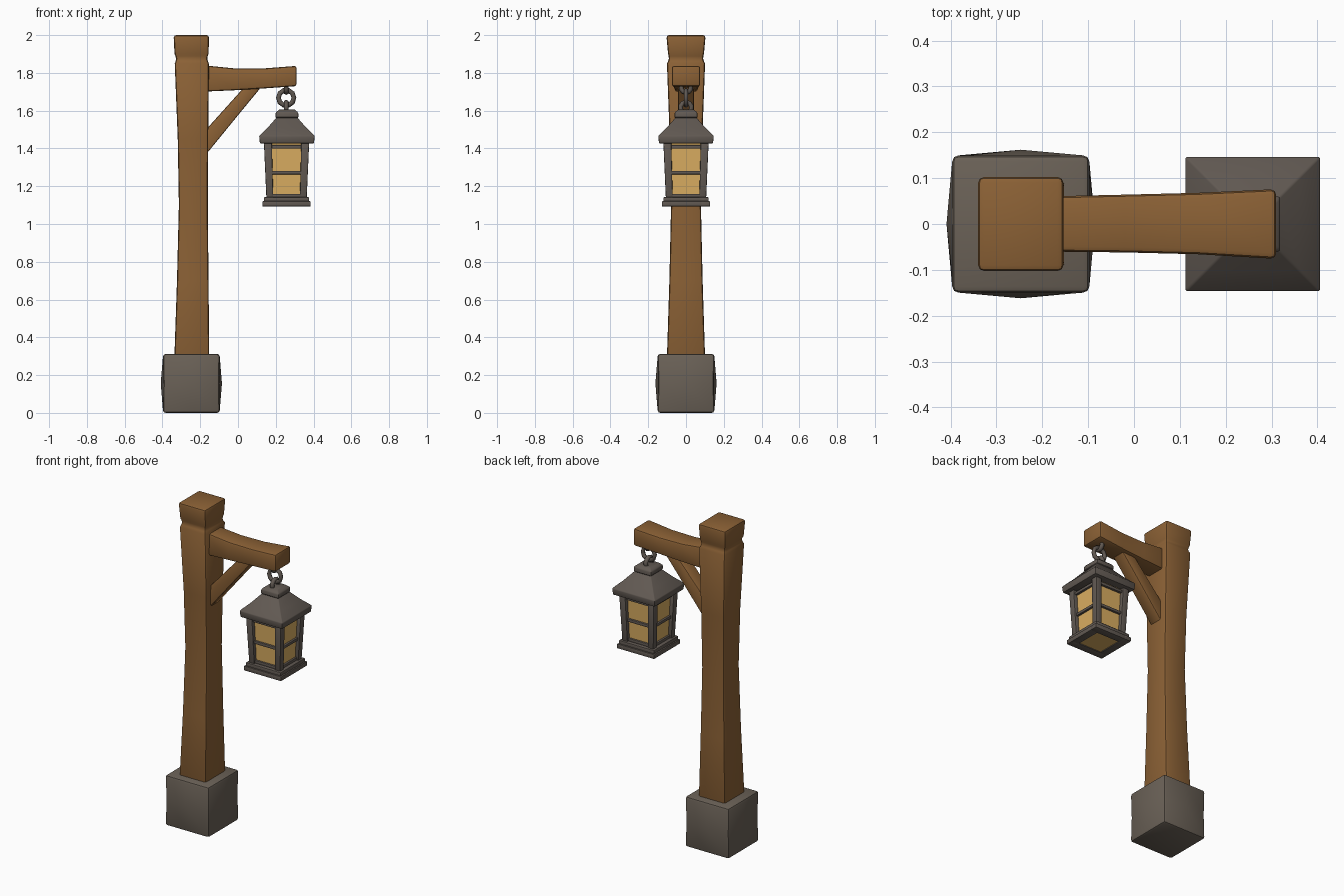
import bpy, bmesh, math

if "Cube" in bpy.data.objects:
    bpy.data.objects.remove(bpy.data.objects["Cube"])


def material(name, color):
    m = bpy.data.materials.new(name)
    m.use_nodes = True
    m.diffuse_color = (*color, 1)
    m.node_tree.nodes["Principled BSDF"].inputs["Base Color"].default_value = (*color, 1)
    return m


wood = material("warm wood", (0.26, 0.12, 0.036))
stone = material("grey stone", (0.145, 0.12, 0.095))
metal = material("dull metal", (0.12, 0.10, 0.085))
glass = material("amber glass", (0.70, 0.42, 0.12))


def finish(name, bm, mat, bevel, segments=2):
    """Round the hard edges, shade smoothly and link the part."""
    bmesh.ops.recalc_face_normals(bm, faces=bm.faces)
    if bevel:
        hard = [e for e in bm.edges if e.calc_face_angle(0) > 0.7]
        bmesh.ops.bevel(bm, geom=hard, offset=bevel, segments=segments,
                        profile=0.5, affect='EDGES', clamp_overlap=True)
    mesh = bpy.data.meshes.new(name)
    bm.to_mesh(mesh)
    bm.free()
    mesh.materials.append(mat)
    mesh.shade_smooth()
    mesh.set_sharp_from_angle(angle=math.radians(35))
    obj = bpy.data.objects.new(name, mesh)
    bpy.context.collection.objects.link(obj)
    return obj


def loft(name, sections, mat, bevel=0.0, along_x=False):
    """Skin rectangles (t, a0, a1, b0, b1) stacked along z, or along x."""
    bm = bmesh.new()
    rings = []
    for t, a0, a1, b0, b1 in sections:
        corners = [(a0, b0), (a1, b0), (a1, b1), (a0, b1)]
        rings.append([bm.verts.new((t, a, b) if along_x else (a, b, t)) for a, b in corners])
    for low, high in zip(rings, rings[1:]):
        for i in range(4):
            j = (i + 1) % 4
            bm.faces.new((low[i], low[j], high[j], high[i]))
    bm.faces.new(rings[0])
    bm.faces.new(rings[-1])
    return finish(name, bm, mat, bevel)


def square(t, half, cx=0.0, cy=0.0):
    return (t, cx - half, cx + half, cy - half, cy + half)


def box(name, x, y, z, hx, hy, hz, mat, bevel=0.0):
    return loft(name, [(z + s * hz, x - hx, x + hx, y - hy, y + hy) for s in (-1, 1)], mat, bevel)


# Stone footing: bulging face centres, pinched corners
bm = bmesh.new()
bmesh.ops.create_cube(bm, size=2)
bmesh.ops.subdivide_edges(bm, edges=bm.edges[:], cuts=1, use_grid_fill=True)
for v in bm.verts:
    middle = abs(v.co.z) < 0.5
    corner = abs(v.co.x) > 0.5 and abs(v.co.y) > 0.5
    half = 0.162 if middle and not corner else 0.147 if middle else 0.15
    v.co = (v.co.x * half - 0.247, v.co.y * half, 0.156 + v.co.z * 0.156)
finish("stone_base", bm, stone, 0.014)

# Waisted post with a notched head
loft("post", [
    (0.26, -0.338, -0.152, -0.102, 0.102),
    (0.70, -0.323, -0.156, -0.088, 0.088),
    (1.10, -0.313, -0.160, -0.079, 0.079),
    (1.45, -0.319, -0.158, -0.086, 0.086),
    (1.85, -0.335, -0.154, -0.101, 0.101),
    (1.875, -0.325, -0.165, -0.088, 0.088),
    (1.90, -0.336, -0.156, -0.095, 0.095),
    (2.00, -0.341, -0.153, -0.104, 0.104)], wood, 0.014)

# Arm flaring towards its free end
loft("arm", [
    (-0.20, -0.060, 0.060, 1.700, 1.842),
    (-0.02, -0.062, 0.064, 1.708, 1.824),
    (0.14, -0.066, 0.068, 1.718, 1.824),
    (0.31, -0.076, 0.076, 1.730, 1.837)], wood, 0.012, along_x=True)

# Diagonal brace, buried in post and arm
loft("brace", [
    (-0.18, -0.042, 0.042, 1.355, 1.488),
    (0.02, -0.042, 0.042, 1.600, 1.710),
    (0.115, -0.042, 0.042, 1.715, 1.755)], wood, 0.008, along_x=True)

# Chain links, alternating direction
for name, z, radius, across in (("chain_staple", 1.722, 0.026, True),
                                ("chain_ring", 1.668, 0.041, False),
                                ("chain_link", 1.615, 0.030, True)):
    turn = (0, math.pi / 2, 0) if across else (math.pi / 2, 0, 0)
    bpy.ops.mesh.primitive_torus_add(location=(0.255, 0, z), rotation=turn, major_segments=10,
                                     minor_segments=6, major_radius=radius, minor_radius=0.013)
    ring = bpy.context.object
    ring.name = name
    ring.data.materials.append(metal)
    ring.data.shade_smooth()

# Lantern roof and finial
cx = 0.259
loft("lantern_roof", [square(z, h, cx) for z, h in (
    (1.427, 0.143), (1.466, 0.147), (1.51, 0.102), (1.565, 0.054))], metal, 0.004)
loft("roof_cap", [square(z, h, cx) for z, h in (
    (1.55, 0.048), (1.565, 0.060), (1.59, 0.060), (1.605, 0.042))], metal, 0.005)

# Lantern glass and tapered corner posts
cx = 0.257
loft("lantern_glass", [square(1.098, 0.084, cx), square(1.43, 0.096, cx)], glass)
for sx in (-1, 1):
    for sy in (-1, 1):
        loft("lantern_corner_post", [
            square(1.12, 0.018, cx + sx * 0.088, sy * 0.088),
            square(1.435, 0.021, cx + sx * 0.099, sy * 0.099)], metal, 0.004)

# Glazing bars and bottom frame on all four sides
for s in (-1, 1):
    for z, d in ((1.15, 0.089), (1.272, 0.094), (1.408, 0.100)):
        box("glazing_bar", cx, s * d, z, d, 0.009, 0.009, metal, 0.003)
        box("glazing_bar", cx + s * d, 0, z, 0.009, d, 0.009, metal, 0.003)
    for z, outer, hz in ((1.107, 0.128, 0.014), (1.130, 0.120, 0.012)):
        mid = (outer + 0.078) / 2
        wide = (outer - 0.078) / 2
        box("bottom_frame", cx, s * mid, z, outer, wide, hz, metal, 0.004)
        box("bottom_frame", cx + s * mid, 0, z, wide, outer, hz, metal, 0.004)
